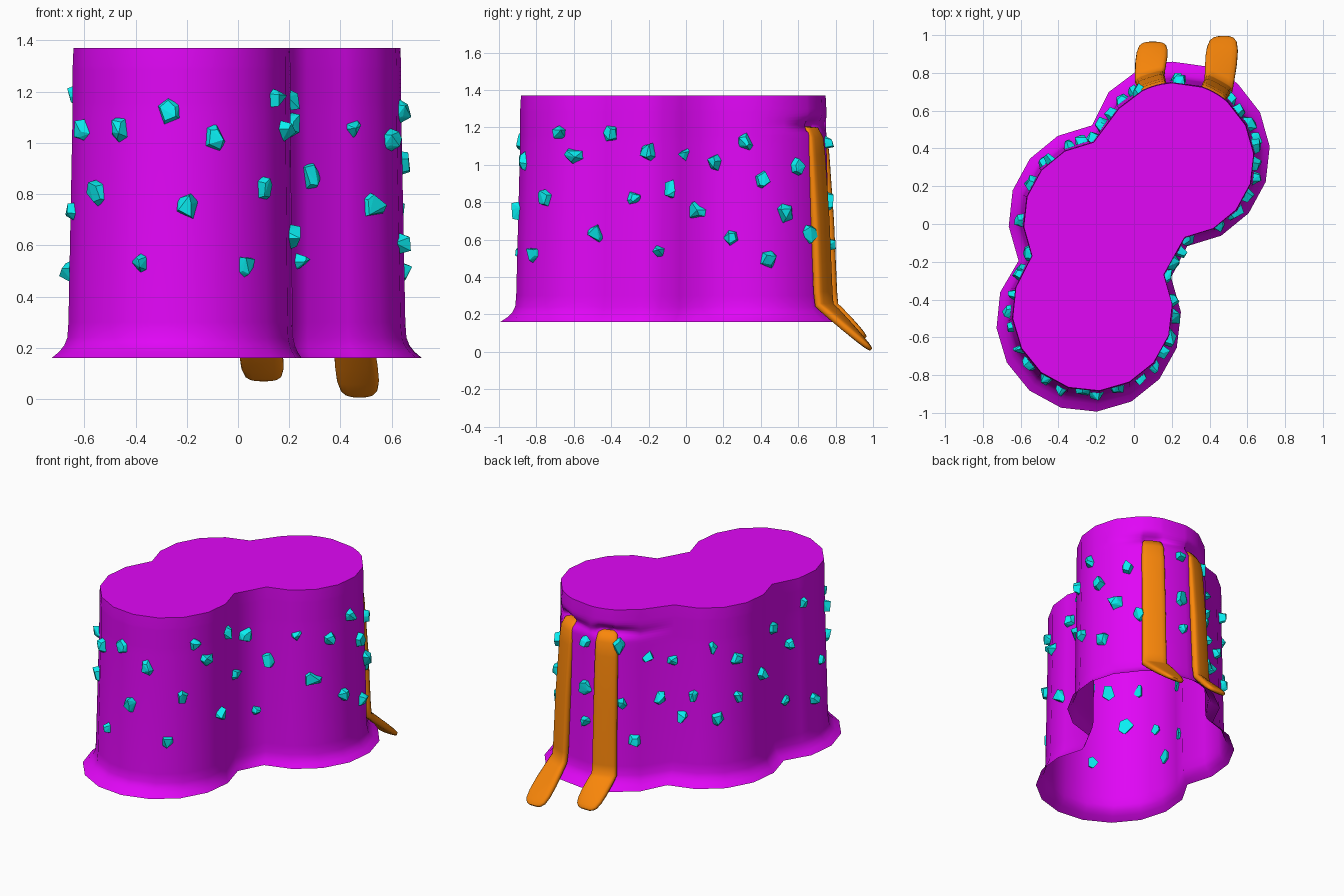
import bpy, bmesh, math, random
from mathutils import Vector
from mathutils.bvhtree import BVHTree

if "Cube" in bpy.data.objects:
    bpy.data.objects.remove(bpy.data.objects["Cube"])

random.seed(4)


def material(name, rgb):
    m = bpy.data.materials.new(name)
    m.diffuse_color = (*rgb, 1)
    m.use_nodes = True
    m.node_tree.nodes["Principled BSDF"].inputs["Base Color"].default_value = m.diffuse_color
    return m


def make_object(name, bm, mat, smooth=None):
    mesh = bpy.data.meshes.new(name)
    bm.to_mesh(mesh)
    obj = bpy.data.objects.new(name, mesh)
    bpy.context.collection.objects.link(obj)
    mesh.materials.append(mat)
    if smooth:
        mesh.shade_smooth()
        mesh.set_sharp_from_angle(angle=math.radians(smooth))
    return obj


def heading(deg):
    return Vector((math.cos(math.radians(deg)), math.sin(math.radians(deg))))


def arc(center, r, a0, a1, steps):
    return [Vector(center) + r * heading(a0 + (a1 - a0) * i / steps) for i in range(steps + 1)]


def three_lobes(back, left, front):
    """Outline of merged lobes; extra points where the slide heads dent the wall."""
    return (arc(*back, -84, 49, 6) + arc(*back, 49, 71, 6)[1:] + arc(*back, 71, 93, 1)[1:]
            + arc(*back, 93, 116, 6)[1:] + arc(*back, 116, 138, 1)[1:]
            + arc(*left, 96, 207, 5) + arc(*front, 163, 387, 10))


def loft(bm, rings):
    rows = [[bm.verts.new(p) for p in ring] for ring in rings]
    n = len(rows[0])
    for a, b in zip(rows, rows[1:]):
        for i in range(n):
            j = (i + 1) % n
            bm.faces.new((a[i], a[j], b[j], b[i]))
    return rows


purple = material("purple", (.75, .002, .92))
orange = material("orange", (.95, .24, .003))
cyan = material("cyan", (.003, .85, .88))

# Slides: direction angle from the back lobe centre, tip position
BACK = Vector((.225, .337))
slides = [(108, Vector((.1, .96, .075))), (61, Vector((.475, .99, .012)))]

# Body: three merged lobes, flared foot, closed top, open bottom
foot = three_lobes(((.23, .37), .49), ((-.17, .03), .495), ((-.24, -.505), .49))
head = three_lobes((BACK, .41), ((-.17, .02), .415), ((-.22, -.46), .424))
profile = [(.16, 0), (.185, .35), (.21, .58), (.24, .72), (.3, .77), (1.1, .955)]
profile += [(1.14 + .016 * i, .965) for i in range(11)] + [(1.37, 1)]
rings = []
for z, f in profile:
    ring = []
    for p, h in zip(foot, head):
        q = p.lerp(h, f)
        # Dents at the slide heads
        for deg, tip in slides:
            side = (q - (BACK + heading(deg) * .412)).length
            q = q - heading(deg) * .06 * math.exp(-(side / .08) ** 4 - ((z - 1.21) / .033) ** 2)
        ring.append((q.x, q.y, z))
    rings.append(ring)
bm = bmesh.new()
rows = loft(bm, rings)
bm.faces.new(rows[-1])
make_object("body", bm, purple, 60)
bm.normal_update()
tree = BVHTree.FromBMesh(bm)
bm.free()

# Slides: tongue-like strips down the back, kicked outward at the foot
upper = [(.355, 1.19, .10, .03), (.38, 1.185, .13, .045), (.402, 1.14, .145, .05),
         (.412, 1.05, .15, .05), (.435, .7, .155, .055), (.452, .32, .16, .055),
         (.46, .25, .165, .05)]
lower = [(.15, .168, .05), (.5, .172, .048), (.75, .165, .042), (.9, .145, .034),
         (.97, .11, .025), (1, .07, .015)]
for k, (deg, tip) in enumerate(slides):
    d = heading(deg)
    side = Vector((d.y, -d.x, 0))
    path = []
    for r, z, w, t in upper:
        p = BACK + d * r
        path.append((Vector((p.x, p.y, z)), side, w, t))
    start = path[-1][0]
    for f, w, t in lower:
        path.append((start.lerp(tip, f), side.lerp(Vector((1, 0, 0)), f).normalized(), w, t))
    rings = []
    for i, (p, s, w, t) in enumerate(path):
        tangent = path[min(i + 1, len(path) - 1)][0] - path[max(i - 1, 0)][0]
        up = tangent.cross(s).normalized()
        ring = []
        for j in range(16):
            a = math.tau * j / 16
            c, q = math.cos(a), math.sin(a)
            ring.append(p + s * (math.copysign(abs(c) ** .6, c) * w / 2)
                        + up * (math.copysign(abs(q) ** .6, q) * t / 2))
        rings.append(ring)
    bm = bmesh.new()
    rows = loft(bm, rings)
    bm.faces.new(rows[0])
    bm.faces.new(rows[-1])
    bmesh.ops.recalc_face_normals(bm, faces=bm.faces)
    make_object(f"slide_{k + 1}", bm, orange, 60)
    bm.free()

# Crystals: (offset, height) pairs cast onto the wall from three sides
front = [(-.6, 1.05), (-.46, 1.05), (-.27, 1.12), (-.09, 1.02), (.14, 1.17), (.45, 1.06),
         (.59, 1.01), (.28, .87), (.1, .82), (.53, .75), (-.2, .75), (-.55, .8),
         (-.38, .53), (.03, .52)]
right = [(-.6, 1.05), (-.4, 1.17), (-.2, 1.07), (-.28, .82), (-.48, .63), (-.14, .54),
         (.24, .61), (.32, 1.12), (.41, .92), (.59, .99), (.53, .74), (.44, .49), (.66, .63)]
back_left = [(-.256, 1.04), (-.1, .99), (.15, 1.1), (.306, 1.0), (.53, 1.08), (.64, .93),
             (.73, 1.19), (-.18, .75), (.03, .77), (-.04, .62), (.18, .61), (.31, .74),
             (.46, .84), (.62, .55), (.8, .5), (-.34, .48), (-.42, .73), (-.44, 1.12),
             (-.64, 1.12), (-.64, .8), (-.64, .58), (.84, .73)]
views = [(front, Vector((1, 0, 0)), Vector((0, 1, 0))),
         (right, Vector((0, 1, 0)), Vector((-1, 0, 0))),
         (back_left, Vector((-.8, -.6, 0)), Vector((.6, -.8, 0)))]
bm = bmesh.new()
for spots, across, ray in views:
    for u, z in spots:
        hit, n, _, _ = tree.ray_cast(across * u - ray * 3 + Vector((0, 0, z)), ray)
        if hit is None:
            continue
        if n.dot(ray) > 0:
            n = -n
        s = Vector((-n.y, n.x, 0)).normalized()
        size = random.uniform(.04, .062)
        wide = random.uniform(.75, 1)
        spin = random.uniform(0, math.tau)
        verts = []
        for j in range(5):
            a = spin + math.tau * j / 5 + random.uniform(-.4, .4)
            for rad, out in ((1, -.015), (random.uniform(.4, .85), random.uniform(.015, .045))):
                verts.append(bm.verts.new(hit + n * out + s * (math.cos(a) * size * rad * wide)
                                          + Vector((0, 0, math.sin(a) * size * rad))))
        hull = bmesh.ops.convex_hull(bm, input=verts)
        junk = set(hull["geom_interior"]) | set(hull["geom_unused"])
        bmesh.ops.delete(bm, geom=[g for g in junk if isinstance(g, bmesh.types.BMVert)],
                         context="VERTS")
bmesh.ops.recalc_face_normals(bm, faces=bm.faces)
make_object("crystals", bm, cyan)
bm.free()
